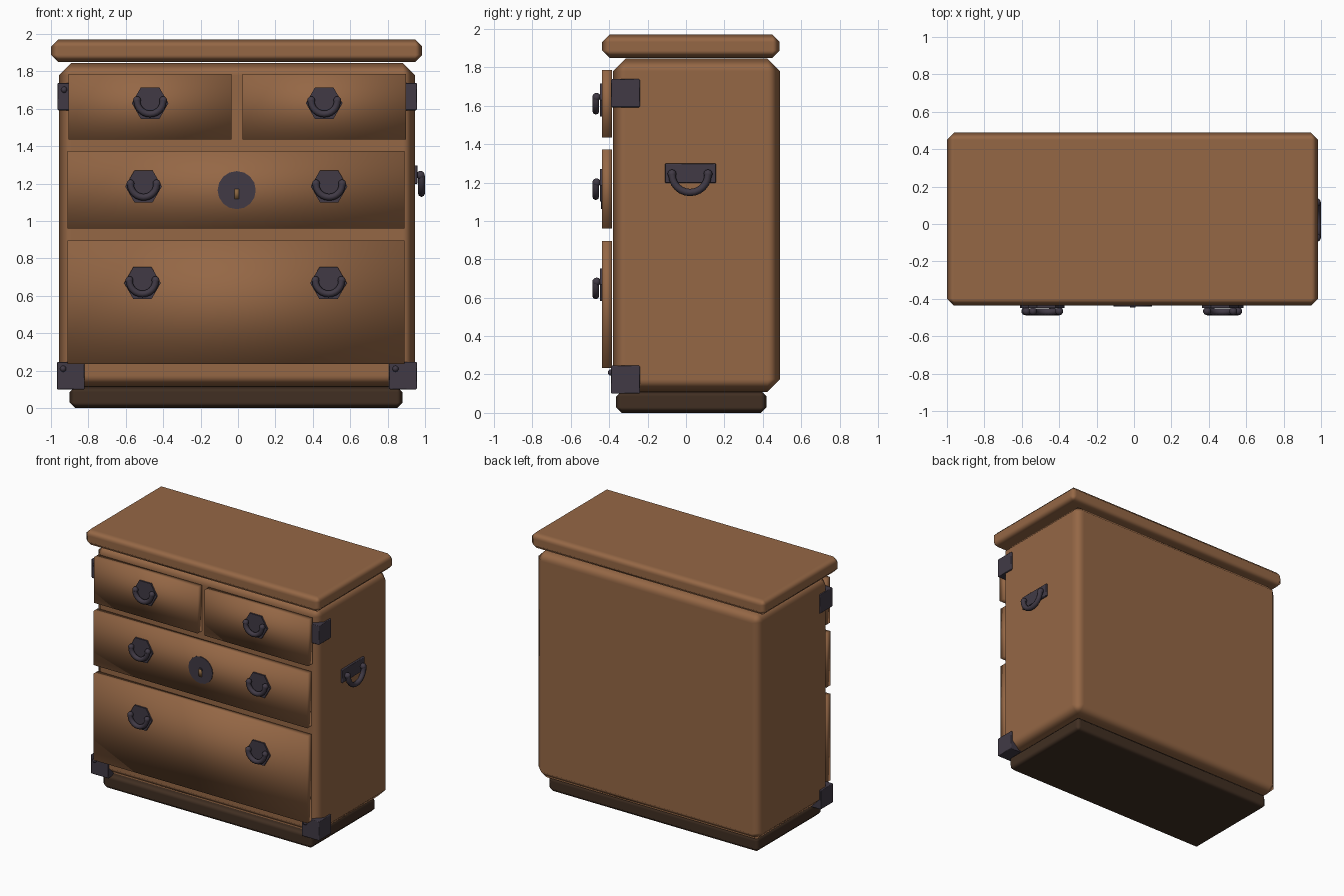
import bpy, bmesh, math
from mathutils import Vector, Matrix

if "Cube" in bpy.data.objects:
    bpy.data.objects.remove(bpy.data.objects["Cube"])


def material(name, rgb):
    m = bpy.data.materials.new(name)
    m.diffuse_color = (*rgb, 1)
    m.use_nodes = True
    m.node_tree.nodes["Principled BSDF"].inputs["Base Color"].default_value = m.diffuse_color
    return m


WOOD = material("warm wood", (0.30, 0.136, 0.060))
DARK = material("dark base wood", (0.052, 0.028, 0.016))
IRON = material("dark iron", (0.052, 0.042, 0.060))
BRASS = material("keyhole brass", (0.25, 0.13, 0.05))


def finish(bm, name, mat):
    bmesh.ops.recalc_face_normals(bm, faces=bm.faces)
    me = bpy.data.meshes.new(name)
    bm.to_mesh(me)
    bm.free()
    me.materials.append(mat)
    for p in me.polygons:
        p.use_smooth = True
    ob = bpy.data.objects.new(name, me)
    bpy.context.collection.objects.link(ob)
    return ob


def sharpen(ob, angle=40):
    bpy.ops.object.select_all(action='DESELECT')
    ob.select_set(True)
    bpy.context.view_layer.objects.active = ob
    bpy.ops.object.shade_smooth_by_angle(angle=math.radians(angle))


def box(name, x, y, z, mat, bevel=0.0):
    bm = bmesh.new()
    bmesh.ops.create_cube(bm, size=1)
    for v in bm.verts:
        v.co = [r[0] + (c + 0.5) * (r[1] - r[0]) for c, r in zip(v.co, (x, y, z))]
    ob = finish(bm, name, mat)
    if bevel:
        mod = ob.modifiers.new("chamfer", 'BEVEL')
        mod.width = bevel
        mod.segments = 1
        mod.limit_method = 'NONE'
        mod.harden_normals = True
    return ob


def disc(name, x, y0, y1, z, radius, sides, mat, turn=0.0):
    # flat plate facing the front
    bm = bmesh.new()
    bmesh.ops.create_cone(bm, cap_ends=True, segments=sides, radius1=radius, radius2=radius,
                          depth=abs(y1 - y0),
                          matrix=Matrix.Translation((x, (y0 + y1) / 2, z))
                          @ Matrix.Rotation(math.pi / 2, 4, 'X') @ Matrix.Rotation(turn, 4, 'Z'))
    ob = finish(bm, name, mat)
    sharpen(ob)
    return ob


def ball(name, co, r):
    bm = bmesh.new()
    bmesh.ops.create_uvsphere(bm, u_segments=10, v_segments=6, radius=r,
                              matrix=Matrix.Translation(co))
    return finish(bm, name, IRON)


def bail(name, centre, across, radius, tube, steps=12, sides=8):
    # hanging half ring swept in the plane of `across` and z
    a, up = Vector(across), Vector((0, 0, 1))
    out = a.cross(up)
    bm = bmesh.new()
    rings = []
    for i in range(steps + 1):
        t = math.pi * (1 + i / steps)
        d = a * math.cos(t) + up * math.sin(t)
        rings.append([bm.verts.new(Vector(centre) + d * (radius + tube * math.cos(s))
                                   + out * tube * math.sin(s))
                      for s in (2 * math.pi * k / sides for k in range(sides))])
    for r0, r1 in zip(rings, rings[1:]):
        for k in range(sides):
            n = (k + 1) % sides
            bm.faces.new((r0[k], r0[n], r1[n], r1[k]))
    bm.faces.new(rings[0])
    bm.faces.new(rings[-1])
    ob = finish(bm, name, IRON)
    sharpen(ob, 60)


# Carcass
box("plinth", (-0.90, 0.88), (-0.365, 0.42), (0, 0.115), DARK, 0.03)
box("cabinet_body", (-0.957, 0.945), (-0.38, 0.49), (0.11, 1.845), WOOD, 0.065)
box("top_slab", (-1.0, 0.985), (-0.437, 0.488), (1.85, 1.97), WOOD, 0.038)

# Drawer fronts
FRONT = -0.437
for name, x, z in (("top_left", (-0.907, -0.035), (1.435, 1.785)),
                   ("top_right", (0.025, 0.898), (1.435, 1.785)),
                   ("middle", (-0.912, 0.89), (0.96, 1.373)),
                   ("bottom", (-0.912, 0.89), (0.235, 0.895))):
    box(name + "_drawer", x, (FRONT, -0.386), z, WOOD)

# Drawer pulls: hexagonal plate, hanging ring, two pivots
for row, xs, z in (("top", (-0.47, 0.461), 1.63),
                   ("middle", (-0.505, 0.487), 1.185),
                   ("bottom", (-0.511, 0.484), 0.668)):
    for side, x in zip(("left", "right"), xs):
        tag = f"{row}_{side}_pull"
        disc(tag + "_plate", x, FRONT + 0.005, FRONT - 0.012, z, 0.098, 6, IRON, math.pi / 6)
        bail(tag + "_ring", (x, -0.47, z + 0.012), (1, 0, 0), 0.07, 0.018)
        for s in (-1, 1):
            ball(tag + "_pivot", (x + s * 0.07, -0.466, z + 0.015), 0.022)

# Lock
disc("lock_plate", -0.007, FRONT + 0.005, FRONT - 0.005, 1.165, 0.102, 16, IRON)
box("keyhole", (-0.02, 0.006), (-0.447, -0.438), (1.118, 1.172), BRASS)
disc("keyhole_top", -0.007, -0.438, -0.446, 1.168, 0.016, 10, IRON)

# Corner brackets with rivets
for level, z in (("lower", 0.1), ("upper", 1.592)):
    for side, x in (("left", -0.969 if level == "lower" else -0.964), ("right", 0.808)):
        box(f"{level}_{side}_bracket", (x, x + 0.149), (-0.39, -0.24), (z, z + 0.147), IRON, 0.005)
        ball(f"{level}_{side}_rivet", (x + 0.034, -0.39, z + 0.11), 0.017)

# Side carrying handle
box("side_handle_plate", (0.94, 0.96), (-0.11, 0.157), (1.197, 1.298), IRON, 0.004)
bail("side_handle_ring", (0.981, 0.021, 1.242), (0, 1, 0), 0.094, 0.019)
for s in (-1, 1):
    ball("side_handle_pivot", (0.976, 0.021 + s * 0.094, 1.245), 0.023)
